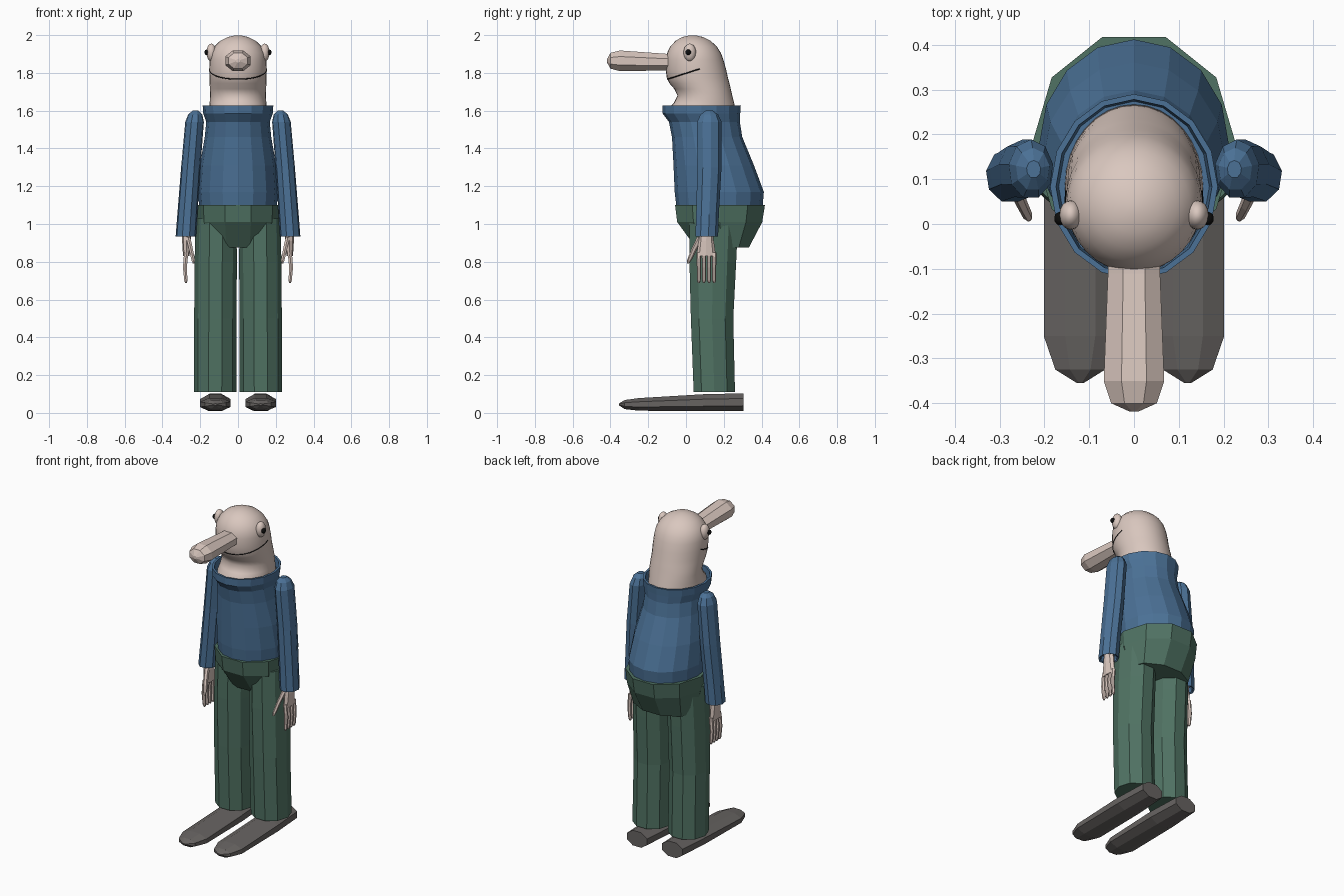
import bpy, bmesh, math
from mathutils import Vector


def material(name, rgb):
    m = bpy.data.materials.new(name)
    m.diffuse_color = (*rgb, 1)
    return m


SKIN = material("pale skin", (0.70, 0.575, 0.52))
BLUE = material("sweater blue", (0.07, 0.165, 0.305))
GREEN = material("trouser green", (0.08, 0.17, 0.125))
GREY = material("shoe grey", (0.135, 0.125, 0.12))
BLACK = material("black", (0.004, 0.004, 0.004))


def loft(name, rings, n, mat, axis="z", turn=0.0, smooth=False):
    """Skin rings (x, y, z, half width, half depth or height) and cap both ends."""
    bm = bmesh.new()
    loops = []
    for x, y, z, a, b in rings:
        loop = []
        for i in range(n):
            t = 2 * math.pi * (i + turn) / n
            u, v = a * math.sin(t), b * math.cos(t)
            co = (x + u, y + v, z) if axis == "z" else (x + u, y, z + v)
            loop.append(bm.verts.new(co))
        loops.append(loop)
    for p, q in zip(loops, loops[1:]):
        for i in range(n):
            j = (i + 1) % n
            bm.faces.new((p[i], p[j], q[j], q[i]))
    bm.faces.new(loops[0])
    bm.faces.new(loops[-1])
    bmesh.ops.recalc_face_normals(bm, faces=bm.faces)
    return finish(name, bm, mat, smooth)


def finish(name, bm, mat, smooth=False):
    me = bpy.data.meshes.new(name)
    bm.to_mesh(me)
    bm.free()
    me.materials.append(mat)
    ob = bpy.data.objects.new(name, me)
    bpy.context.collection.objects.link(ob)
    if smooth:
        for p in me.polygons:
            p.use_smooth = True
    return ob


def ball(name, centre, size, mat):
    bm = bmesh.new()
    bmesh.ops.create_uvsphere(bm, u_segments=16, v_segments=10, radius=1)
    for v in bm.verts:
        v.co = Vector(centre) + v.co * Vector(size)
    return finish(name, bm, mat, True)


def span(z, front, back, half_width):
    """Ring described by its front and back y."""
    return (0, (front + back) / 2, z, half_width, (back - front) / 2)


# Head, neck hidden inside the collar
HEAD = [span(1.56, -0.10, 0.27, 0.155), span(1.61, -0.095, 0.262, 0.153),
        span(1.64, -0.065, 0.255, 0.150), span(1.68, -0.045, 0.245, 0.148),
        span(1.715, -0.062, 0.237, 0.149), span(1.745, -0.088, 0.23, 0.150),
        span(1.775, -0.102, 0.222, 0.151), span(1.82, -0.108, 0.212, 0.152),
        span(1.87, -0.107, 0.198, 0.150), span(1.905, -0.10, 0.185, 0.144),
        span(1.94, -0.083, 0.163, 0.125), span(1.97, -0.055, 0.13, 0.094),
        span(1.99, -0.02, 0.09, 0.054), span(1.999, 0.02, 0.05, 0.014)]
loft("head", HEAD, 32, SKIN, smooth=True)


def head_ring(z):
    for p, q in zip(HEAD, HEAD[1:]):
        if p[2] <= z <= q[2]:
            f = (z - p[2]) / (q[2] - p[2])
            return [a + (b - a) * f for a, b in zip(p, q)]


# Mouth: thin line wrapped round the front of the head
path = []
for i in range(33):
    t = math.radians(-98 + 196 * i / 32)
    y = -0.1
    for _ in range(6):
        z = 1.766 + 0.32 * (y + 0.1)
        _, cy, _, a, b = head_ring(z)
        y = cy - b * math.cos(t)
    path.append((a * math.sin(t), y, z))
curve = bpy.data.curves.new("mouth", "CURVE")
curve.dimensions = "3D"
curve.bevel_depth = 0.003
curve.bevel_resolution = 0
spline = curve.splines.new("POLY")
spline.points.add(len(path) - 1)
for pt, co in zip(spline.points, path):
    pt.co = (*co, 1)
curve.materials.append(BLACK)
bpy.context.collection.objects.link(bpy.data.objects.new("mouth", curve))

# Long nose
loft("nose", [(0, -0.03, 1.857, 0.062, 0.046), (0, -0.11, 1.857, 0.063, 0.048),
              (0, -0.35, 1.864, 0.073, 0.059), (0, -0.40, 1.864, 0.055, 0.045),
              (0, -0.418, 1.864, 0.012, 0.010)], 8, SKIN, "y", 0.5)

# Sweater with a rolled collar open at the top
loft("sweater", [span(1.085, -0.05, 0.405, 0.205), span(1.17, -0.06, 0.412, 0.212),
                 span(1.31, -0.066, 0.36, 0.202), span(1.46, -0.074, 0.298, 0.176),
                 span(1.54, -0.09, 0.285, 0.168), span(1.585, -0.124, 0.287, 0.184),
                 span(1.628, -0.124, 0.29, 0.187), span(1.628, -0.112, 0.278, 0.174),
                 span(1.58, -0.108, 0.274, 0.168)], 16, BLUE)

# Trouser hips
loft("hips", [span(0.875, 0.045, 0.34, 0.20), span(1.01, -0.058, 0.415, 0.222),
              span(1.10, -0.07, 0.43, 0.227)], 10, GREEN, turn=0.5)

for s, side in ((-1, "left"), (1, "right")):
    # Trouser leg
    loft(side + "_leg", [(s * 0.121, 0.15, 0.11, 0.113, 0.115),
                         (s * 0.120, 0.138, 0.50, 0.112, 0.118),
                         (s * 0.118, 0.142, 0.80, 0.112, 0.130),
                         (s * 0.116, 0.148, 1.03, 0.108, 0.135)],
         10, GREEN, turn=0.5)
    # Long shoe
    loft(side + "_shoe", [(s * 0.12, 0.305, 0.057, 0.075, 0.050),
                          (s * 0.12, 0.10, 0.054, 0.088, 0.049),
                          (s * 0.12, -0.25, 0.045, 0.088, 0.036),
                          (s * 0.12, -0.325, 0.044, 0.060, 0.026),
                          (s * 0.12, -0.355, 0.045, 0.008, 0.005)],
         8, GREY, "y", 0.5)
    # Sleeve with a rounded shoulder and open cuff
    loft(side + "_sleeve", [(s * 0.272, 0.108, 0.97, 0.044, 0.046),
                            (s * 0.274, 0.108, 0.94, 0.048, 0.052),
                            (s * 0.276, 0.108, 0.935, 0.055, 0.062),
                            (s * 0.268, 0.112, 1.05, 0.054, 0.062),
                            (s * 0.250, 0.122, 1.30, 0.052, 0.066),
                            (s * 0.230, 0.122, 1.54, 0.050, 0.067),
                            (s * 0.226, 0.122, 1.58, 0.038, 0.048),
                            (s * 0.224, 0.122, 1.60, 0.016, 0.020)], 9, BLUE)
    # Hand: palm, four fingers and a thumb
    loft(side + "_palm", [(s * 0.272, 0.108, 0.98, 0.024, 0.032),
                          (s * 0.272, 0.107, 0.91, 0.024, 0.040),
                          (s * 0.274, 0.107, 0.83, 0.017, 0.052)], 8, SKIN)
    for k in range(4):
        y = 0.068 + 0.027 * k
        loft(f"{side}_finger_{k + 1}",
             [(s * 0.274, y, 0.85, 0.013, 0.012), (s * 0.281, y, 0.77, 0.012, 0.011),
              (s * 0.276, y, 0.70, 0.010, 0.010), (s * 0.275, y, 0.688, 0.005, 0.005)],
             6, SKIN)
    loft(side + "_thumb",
         [(s * 0.264, 0.078, 0.93, 0.014, 0.020), (s * 0.250, 0.045, 0.87, 0.012, 0.016),
          (s * 0.237, 0.018, 0.81, 0.011, 0.012), (s * 0.235, 0.010, 0.79, 0.005, 0.005)],
         6, SKIN)
    # Bulging eye with a pupil
    ball(side + "_eye", (s * 0.141, 0.020, 1.908), (0.026, 0.033, 0.047), SKIN)
    ball(side + "_pupil", (s * 0.165, 0.012, 1.909), (0.013, 0.015, 0.015), BLACK)
